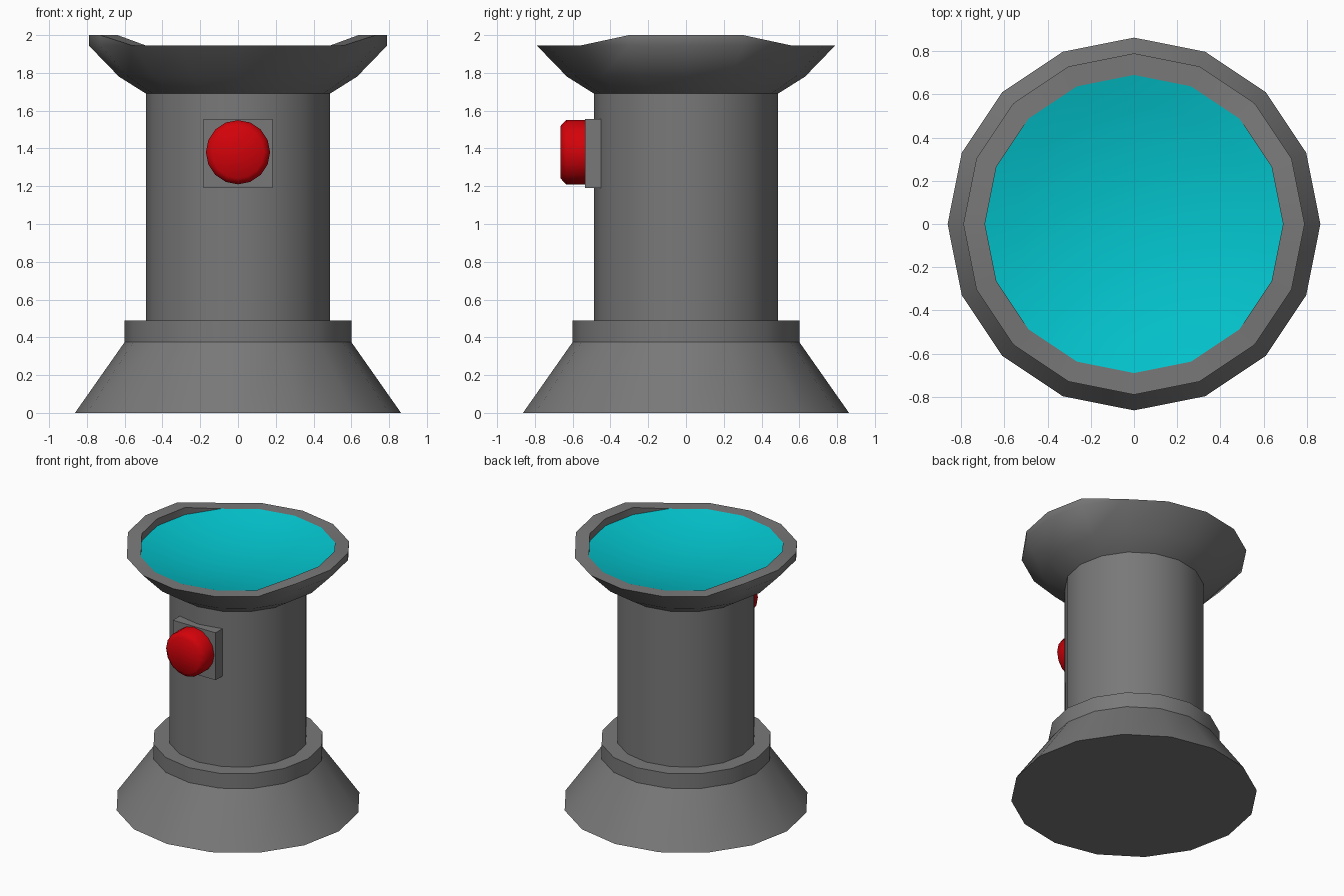
import bpy, bmesh, math
from mathutils import Matrix

if "Cube" in bpy.data.objects:
    bpy.data.objects.remove(bpy.data.objects["Cube"])

SIDES = 16
GREY = (0.19, 0.19, 0.19, 1)
CYAN = (0.001, 0.56, 0.62, 1)
RED = (0.65, 0.0005, 0.003, 1)


def finish(name, bm, color, sharp):
    bmesh.ops.remove_doubles(bm, verts=bm.verts, dist=0.0005)
    mesh = bpy.data.meshes.new(name)
    bm.to_mesh(mesh)
    bm.free()
    if sharp:
        mesh.shade_smooth()
        mesh.set_sharp_from_angle(angle=math.radians(sharp))
    mat = bpy.data.materials.new(name + "_colour")
    mat.diffuse_color = color
    mat.use_nodes = True
    mat.node_tree.nodes["Principled BSDF"].inputs["Base Color"].default_value = mat.diffuse_color
    mesh.materials.append(mat)
    obj = bpy.data.objects.new(name, mesh)
    bpy.context.collection.objects.link(obj)
    return obj


def lathe(name, profile, color=GREY, lift=None, matrix=None, sharp=30):
    """Revolve (radius, z) points, listed bottom outside to top inside."""
    bm = bmesh.new()
    rings = []
    for i, (r, z) in enumerate(profile):
        ring = []
        for s in range(SIDES):
            a = 2 * math.pi * s / SIDES
            dz = lift(i, a) if lift else 0
            ring.append(bm.verts.new((r * math.cos(a), r * math.sin(a), z + dz)))
        rings.append(ring)
    for low, high in zip(rings, rings[1:]):
        for s in range(SIDES):
            t = (s + 1) % SIDES
            bm.faces.new((low[s], low[t], high[t], high[s]))
    if matrix:
        bm.transform(matrix)
    return finish(name, bm, color, sharp)


# Flared foot, step ring and column
lathe("pedestal", [(0, 0), (0.863, 0), (0.6, 0.375), (0.6, 0.49),
                   (0.487, 0.49), (0.487, 1.69)])


# Flared bowl whose rim rises on the left and right sides
def side_lip(i, a):
    return 0.055 if i in (3, 4) and abs(math.cos(a)) > 0.8 else 0


lathe("bowl", [(0.487, 1.69), (0.63, 1.78), (0.79, 1.945), (0.79, 1.945),
               (0.69, 1.945), (0.69, 1.945)], lift=side_lip, sharp=60)

# Shallow concave screen inside the bowl
R, DEPTH = 0.69, 0.105
dish = [(R * k / 5, 1.945 - DEPTH * (1 - (k / 5) ** 2)) for k in range(5, -1, -1)]
lathe("dish_screen", dish, CYAN)

# Square plate on the front of the column
bm = bmesh.new()
bmesh.ops.create_cube(bm, size=1)
bm.transform(Matrix.Translation((0, -0.4675, 1.373)) @ Matrix.Diagonal((0.366, 0.135, 0.366, 1)))
finish("button_plate", bm, GREY, None)

# Round red button with a softened edge
place = Matrix.Translation((0, -0.53, 1.38)) @ Matrix.Rotation(math.pi / 2, 4, 'X')
lathe("button", [(0.17, 0), (0.17, 0.105), (0.138, 0.135), (0, 0.135)],
      RED, matrix=place, sharp=60)
